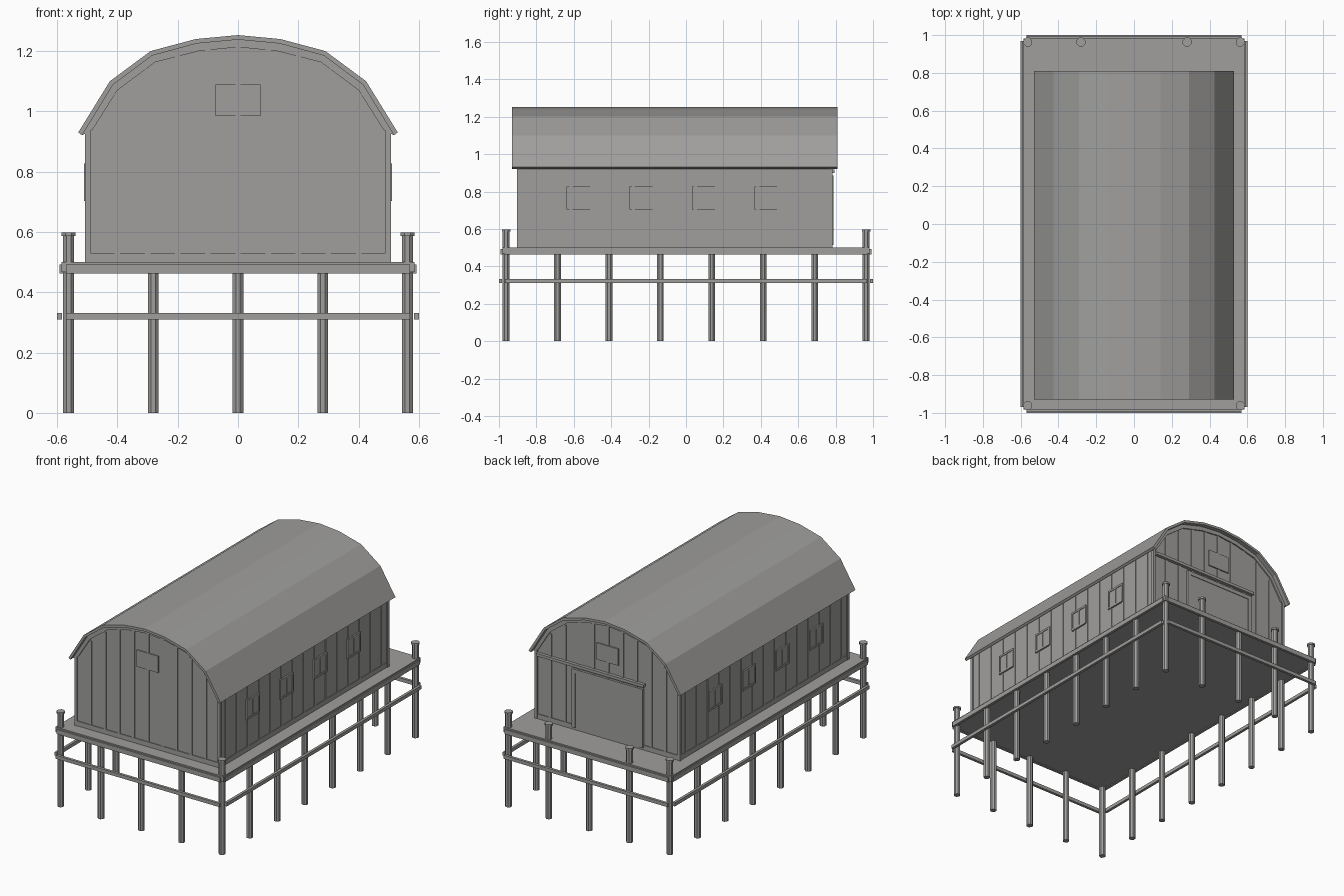
import bpy, bmesh
from math import radians
from mathutils import Matrix, Vector

cube = bpy.data.objects.get("Cube")
if cube:
    bpy.data.objects.remove(cube, do_unlink=True)

grey = bpy.data.materials.new("weathered_grey")
grey.use_nodes = True
COLOUR = (0.35, 0.345, 0.335, 1)
grey.diffuse_color = COLOUR
grey.node_tree.nodes["Principled BSDF"].inputs["Base Color"].default_value = COLOUR


def finish(name, bm):
    bmesh.ops.recalc_face_normals(bm, faces=bm.faces)
    mesh = bpy.data.meshes.new(name)
    bm.to_mesh(mesh)
    bm.free()
    mesh.materials.append(grey)
    obj = bpy.data.objects.new(name, mesh)
    bpy.context.collection.objects.link(obj)
    return obj


def add_box(bm, x0, x1, y0, y1, z0, z1):
    size = Matrix.Diagonal((x1 - x0, y1 - y0, z1 - z0, 1))
    mid = Matrix.Translation(((x0 + x1) / 2, (y0 + y1) / 2, (z0 + z1) / 2))
    bmesh.ops.create_cube(bm, size=1, matrix=mid @ size)


def boxes(name, items):
    bm = bmesh.new()
    for item in items:
        add_box(bm, *item)
    return finish(name, bm)


def extrude_profile(name, outline, y0, y1):
    bm = bmesh.new()
    face = bm.faces.new([bm.verts.new((x, y0, z)) for x, z in outline])
    out = bmesh.ops.extrude_face_region(bm, geom=[face])
    moved = [v for v in out["geom"] if isinstance(v, bmesh.types.BMVert)]
    bmesh.ops.translate(bm, verts=moved, vec=(0, y1 - y0, 0))
    return finish(name, bm)


def add_post(bm, x, y, z0, z1, radius):
    turn = Matrix.Rotation(radians(22.5), 4, "Z")
    bmesh.ops.create_cone(bm, cap_ends=True, segments=8, radius1=radius, radius2=radius,
                          depth=z1 - z0, matrix=Matrix.Translation((x, y, (z0 + z1) / 2)) @ turn)


def mirrored(half):
    # half runs from the right eave to the ridge
    return half + [(-x, z) for x, z in reversed(half[:-1])]


def height_on(path, x):
    for (xa, za), (xb, zb) in zip(path, path[1:]):
        if xa <= x <= xb:
            return za + (zb - za) * (x - xa) / (xb - xa)
    return path[0][1]


# Arched roof shell
roof_top = mirrored([(-.53, .93), (-.425, 1.1), (-.29, 1.2), (-.14, 1.24), (0, 1.253)])
roof_under = mirrored([(-.517, .921), (-.415, 1.088), (-.285, 1.185), (-.138, 1.225), (0, 1.238)])
trim_under = mirrored([(-.482, .94), (-.4, 1.07), (-.275, 1.163), (-.13, 1.2), (0, 1.213)])
extrude_profile("roof", roof_top + roof_under[::-1], -.93, .81)

# Closed barn body
FRONT, BACK, SIDE, FLOOR = -.895, .775, .5, .5
body = [(-SIDE, FLOOR), (-SIDE, .945)] + roof_under[1:-1] + [(SIDE, .945), (SIDE, FLOOR)]
extrude_profile("barn_walls", body, FRONT, BACK)

# Curved gable trim under the roof ends
for name, y0, y1 in (("front_gable_trim", FRONT - .008, FRONT),
                     ("back_gable_trim", BACK, BACK + .008)):
    extrude_profile(name, roof_under + trim_under[::-1], y0, y1)

# Corner boards and skirting
corners = []
for sx in (-1, 1):
    x0, x1 = sorted((sx * .49, sx * .508))
    corners.append((x0, x1, FRONT - .008, FRONT + .012, FLOOR, .945))
    corners.append((x0, x1, BACK - .012, BACK + .008, FLOOR, .945))
boxes("corner_boards", corners)
boxes("skirting", [(-.504, .504, FRONT - .005, BACK + .005, FLOOR, .53)])

# Thin upright battens on gables and long sides
gable_battens = []
for i in range(-4, 5):
    x = i * .1
    top = min(height_on(trim_under, x - .01), height_on(trim_under, x + .01)) + .004
    for y0, y1 in ((FRONT - .004, FRONT), (BACK, BACK + .004)):
        gable_battens.append((x - .009, x + .009, y0, y1, FLOOR, top))
boxes("gable_battens", gable_battens)
side_battens = []
for i in range(-7, 8):
    y = -.06 + i * .111
    side_battens.append((-SIDE - .004, SIDE + .004, y - .008, y + .008, FLOOR, .945))
boxes("side_battens", side_battens)

# Framed windows along both long sides
panes, frames = [], []
for i in range(4):
    y = -.573 + i * .335
    panes.append((-SIDE - .006, SIDE + .006, y - .06, y + .06, .71, .82))
    for y0, y1, z0, z1 in ((y - .065, y + .065, .815, .827), (y - .065, y + .065, .703, .715),
                           (y - .065, y - .055, .715, .815), (y + .055, y + .065, .715, .815),
                           (y - .004, y + .004, .715, .815)):
        frames.append((-SIDE - .01, SIDE + .01, y0, y1, z0, z1))
boxes("side_window_panes", panes)
boxes("side_window_frames", frames)

# Loft hatches high on each gable
for name, y0, y1 in (("front_loft_hatch", FRONT - .007, FRONT),
                     ("back_loft_hatch", BACK, BACK + .008)):
    boxes(name, [(-.075, .075, y0, y1, .985, 1.09)])

# Sliding back door with its track
boxes("sliding_door", [(-.25, .245, BACK, BACK + .01, .515, .885)])
boxes("door_edge_boards", [(-.25, -.225, BACK, BACK + .014, .515, .885),
                           (.22, .245, BACK, BACK + .014, .515, .885),
                           (-.25, .245, BACK, BACK + .014, .86, .885)])
boxes("door_track", [(-.26, .49, BACK, BACK + .02, .9, .918)])

# Deck platform
boxes("deck", [(-.585, .585, -.982, .982, .468, .5)])

# Edge beams and lower rails on all four sides
rails = []
for reach, z0, z1 in ((0, .463, .492), (.008, .31, .332)):
    for s in (-1, 1):
        x0, x1 = sorted((s * (.575 + reach), s * (.592 + reach)))
        rails.append((x0, x1, -.968, .968, z0, z1))
        y0, y1 = sorted((s * (.975 + reach), s * (.992 + reach)))
        rails.append((-.57, .57, y0, y1, z0, z1))
boxes("edge_rails", rails)

# Eight-sided posts around the edge, some rising above the deck with caps
posts, caps = bmesh.new(), bmesh.new()
xs = [i * .281 for i in range(-2, 3)]
ys = [-.962 + i * .275 for i in range(8)]
for i, x in enumerate(xs):
    for j, y in enumerate(ys):
        if i not in (0, 4) and j not in (0, 7):
            continue
        tall = i in (0, 4) and j in (0, 7) or j == 7 and i in (1, 3)
        add_post(posts, x, y, 0, .588 if tall else .47, .0195)
        if tall:
            add_post(caps, x, y, .586, .598, .025)
finish("posts", posts)
finish("post_caps", caps)
